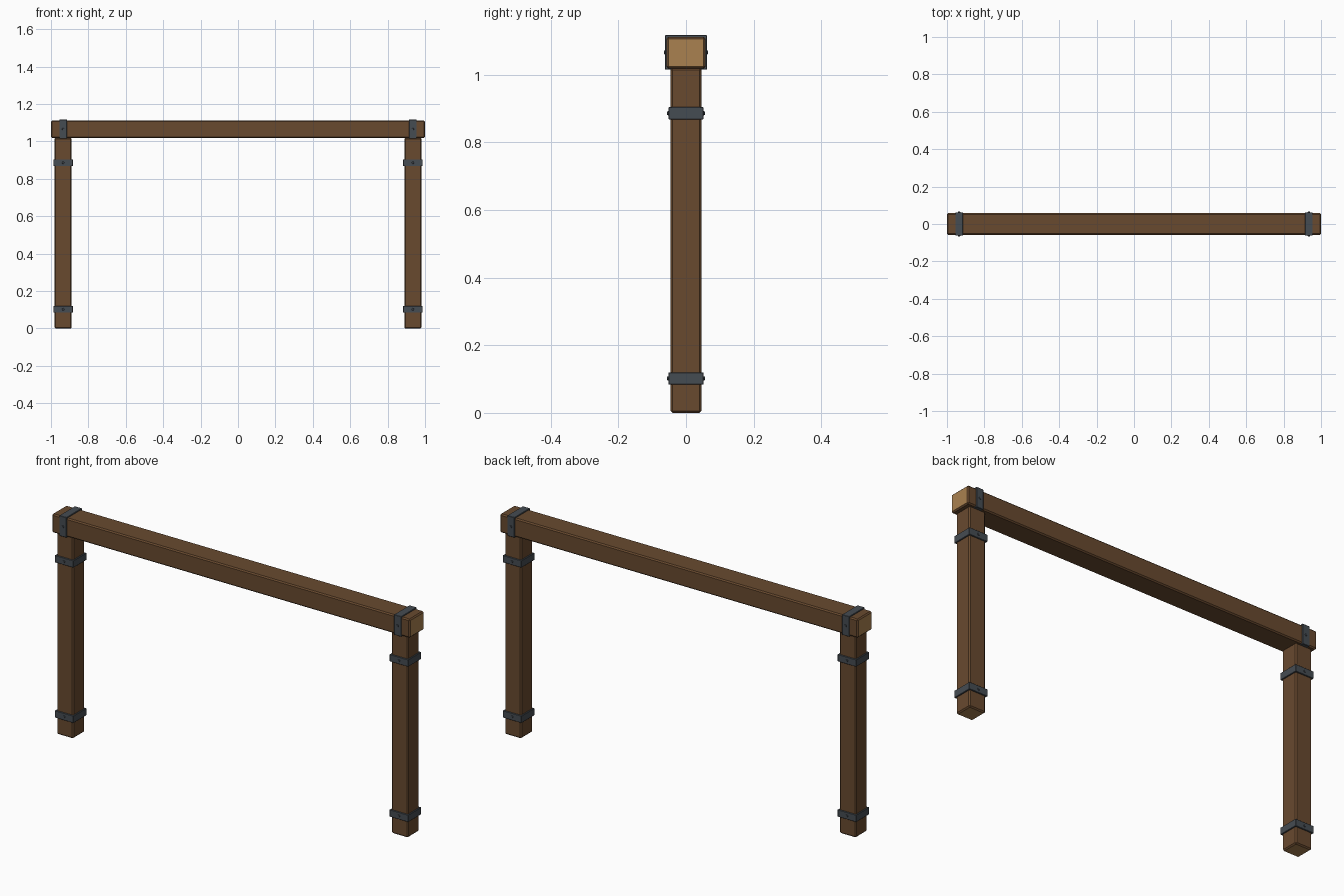
import bpy, bmesh, math
from mathutils import Matrix, Vector

if "Cube" in bpy.data.objects:
    bpy.data.objects.remove(bpy.data.objects["Cube"])


def material(name, rgb):
    m = bpy.data.materials.new(name)
    m.diffuse_color = (*rgb, 1)
    m.use_nodes = True
    m.node_tree.nodes["Principled BSDF"].inputs["Base Color"].default_value = m.diffuse_color
    return m


WOOD = material("wood", (0.14, 0.068, 0.028))
GRAIN = material("end_grain", (0.40, 0.22, 0.08))
IRON = material("iron", (0.06, 0.072, 0.085))


def finish(name, bm, mats):
    me = bpy.data.meshes.new(name)
    bm.normal_update()
    bm.to_mesh(me)
    bm.free()
    for m in mats:
        me.materials.append(m)
    ob = bpy.data.objects.new(name, me)
    bpy.context.collection.objects.link(ob)
    return ob


def box(name, center, size, mats, bevel, grain_axis=None):
    bm = bmesh.new()
    bmesh.ops.create_cube(bm, size=1, matrix=Matrix.Translation(center) @ Matrix.Diagonal((*size, 1)))
    bmesh.ops.bevel(bm, geom=bm.edges[:], offset=bevel, segments=1, affect='EDGES', profile=0.5)
    bm.normal_update()
    # sawn ends show the lighter grain
    if grain_axis is not None:
        for f in bm.faces:
            if abs(f.normal[grain_axis]) > 0.99:
                f.material_index = 1
    return finish(name, bm, mats)


def rivets(name, x, y, z):
    # domed rivet on the front and back face of a band
    bm = bmesh.new()
    for s in (-1, 1):
        rot = Matrix.Rotation(-s * math.pi / 2, 4, 'X')
        bmesh.ops.create_cone(bm, cap_ends=True, segments=8, radius1=0.007, radius2=0.005, depth=0.005,
                              matrix=Matrix.Translation((x, s * y, z)) @ rot)
    finish(name, bm, [IRON])


POST_X = 0.935

# top beam
box("beam", Vector((0, 0, 1.065)), (2.0, 0.116, 0.094), [WOOD, GRAIN], 0.006, 0)

for side, s in (("left", -1), ("right", 1)):
    x = s * POST_X
    # upright post
    box(f"{side}_post", Vector((x, 0, 0.51)), (0.092, 0.092, 1.02), [WOOD, GRAIN], 0.006, 2)
    # iron bands around the post
    for level, z in (("lower", 0.102), ("upper", 0.886)):
        box(f"{side}_{level}_band", Vector((x, 0, z)), (0.104, 0.104, 0.036), [IRON], 0.0015)
        rivets(f"{side}_{level}_rivets", x, 0.053, z)
    # iron strap around the beam end
    box(f"{side}_beam_strap", Vector((x, 0, 1.066)), (0.04, 0.124, 0.102), [IRON], 0.0015)
    rivets(f"{side}_strap_rivets", x, 0.063, 1.066)
